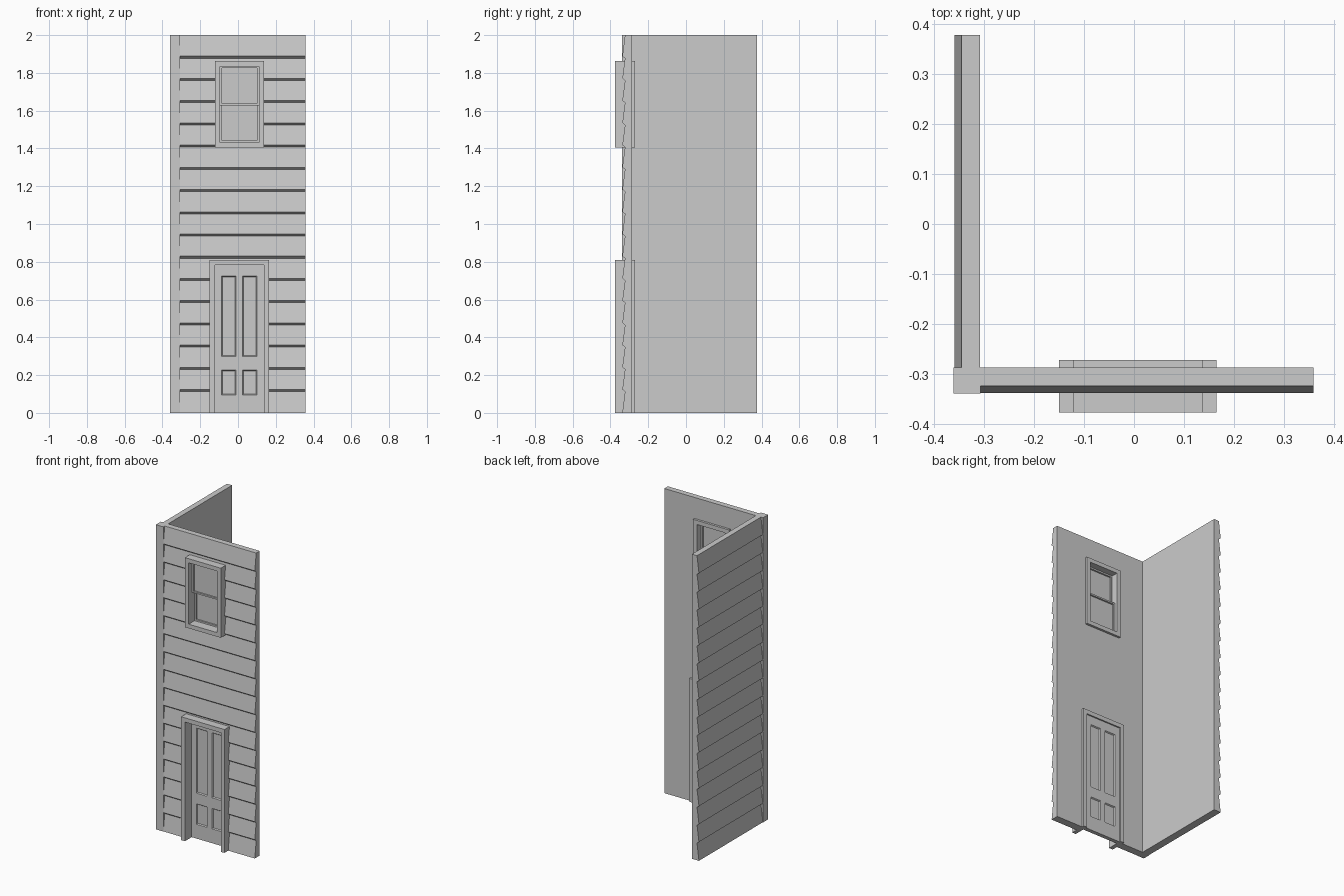
import bpy, bmesh
from mathutils import Vector

if "Cube" in bpy.data.objects:
    bpy.data.objects.remove(bpy.data.objects["Cube"])


def finish(name, bm):
    bmesh.ops.recalc_face_normals(bm, faces=bm.faces)
    me = bpy.data.meshes.new(name)
    bm.to_mesh(me)
    bm.free()
    ob = bpy.data.objects.new(name, me)
    bpy.context.collection.objects.link(ob)
    return ob


def prism(name, points, sweep):
    """Extrude a closed 3D outline along a vector."""
    bm = bmesh.new()
    face = bm.faces.new([bm.verts.new(p) for p in points])
    ext = bmesh.ops.extrude_face_region(bm, geom=[face], use_keep_orig=True)
    bmesh.ops.translate(bm, vec=Vector(sweep),
                        verts=[g for g in ext["geom"] if isinstance(g, bmesh.types.BMVert)])
    return finish(name, bm)


def box(name, x0, x1, y0, y1, z0, z1):
    return prism(name, [(x0, y0, z0), (x1, y0, z0), (x1, y0, z1), (x0, y0, z1)], (0, y1 - y0, 0))


def ring(name, x0, x1, z0, z1, border, y0, y1):
    """Rectangular frame with equal borders."""
    bm = bmesh.new()
    loops = []
    for y in (y0, y1):
        for b in (0, border):
            loops.append([bm.verts.new(p) for p in (
                (x0 + b, y, z0 + b), (x1 - b, y, z0 + b), (x1 - b, y, z1 - b), (x0 + b, y, z1 - b))])
    for a, b in ((0, 1), (1, 3), (3, 2), (2, 0)):
        for i in range(4):
            j = (i + 1) % 4
            bm.faces.new((loops[a][i], loops[a][j], loops[b][j], loops[b][i]))
    return finish(name, bm)


def cut(target, cutter):
    mod = target.modifiers.new("opening", 'BOOLEAN')
    mod.operation, mod.solver, mod.object = 'DIFFERENCE', 'EXACT', cutter
    bpy.context.view_layer.objects.active = target
    bpy.ops.object.modifier_apply(modifier=mod.name)
    bpy.data.objects.remove(cutter)


# Clapboard cross-section: (outward position, height)
BOARDS, HIGH, LOW = 17, 0.337, 0.323
section = [(0.286, 0), (HIGH, 0)]
for i in range(1, BOARDS):
    z = 2 * i / BOARDS
    section += [(LOW, z - 0.005), (HIGH, z + 0.006)]
section += [(LOW, 2), (0.286, 2)]

# Clapboard walls and corner post
front_wall = prism("front_wall", [(-0.306, -d, z) for d, z in section], (0.664, 0, 0))
prism("left_wall", [(-max(d + 0.021, 0.306), -0.289, z) for d, z in section], (0, 0.666, 0))
box("corner_post", -0.36, -0.306, -0.338, -0.286, 0, 2)

# Openings through the front wall
cut(front_wall, box("door_cutter", -0.135, 0.151, -0.5, -0.2, -0.1, 0.795))
cut(front_wall, box("window_cutter", -0.109, 0.123, -0.5, -0.2, 1.418, 1.848))

# Door casing, open at the bottom
prism("door_casing", [(x, -0.376, z) for x, z in (
    (-0.15, 0), (-0.122, 0), (-0.122, 0.782), (0.138, 0.782),
    (0.138, 0), (0.165, 0), (0.165, 0.81), (-0.15, 0.81))], (0, 0.105, 0))

# Door slab with four sunk panels on each side
xs = [-0.122, -0.088, -0.01, 0.025, 0.1, 0.138]
zs = [0, 0.094, 0.228, 0.298, 0.725, 0.782]
bm = bmesh.new()
grid = [[bm.verts.new((x, -0.306, z)) for x in xs] for z in zs]
for r in range(5):
    for c in range(5):
        bm.faces.new((grid[r][c], grid[r][c + 1], grid[r + 1][c + 1], grid[r + 1][c]))
ext = bmesh.ops.extrude_face_region(bm, geom=bm.faces[:], use_keep_orig=True)
bmesh.ops.translate(bm, vec=(0, 0.026, 0),
                    verts=[g for g in ext["geom"] if isinstance(g, bmesh.types.BMVert)])
bmesh.ops.recalc_face_normals(bm, faces=bm.faces)
panels = []
for f in bm.faces:
    m = f.calc_center_median()
    in_x = xs[1] < m.x < xs[2] or xs[3] < m.x < xs[4]
    in_z = zs[1] < m.z < zs[2] or zs[3] < m.z < zs[4]
    if in_x and in_z and abs(f.normal.y) > 0.9:
        panels.append(f)
bmesh.ops.inset_individual(bm, faces=panels, thickness=0.007, depth=-0.007)
finish("door", bm)

# Window casing with two offset sliding sashes
ring("window_casing", -0.122, 0.138, 1.405, 1.862, 0.027, -0.376, -0.271)
for name, z0, z1, y in (("upper_sash", 1.627, 1.835, -0.34), ("lower_sash", 1.432, 1.637, -0.315)):
    ring(name, -0.095, 0.111, z0, z1, 0.01, y, y + 0.025)
    box(name + "_glass", -0.087, 0.103, y + 0.010, y + 0.014, z0 + 0.008, z1 - 0.008)
